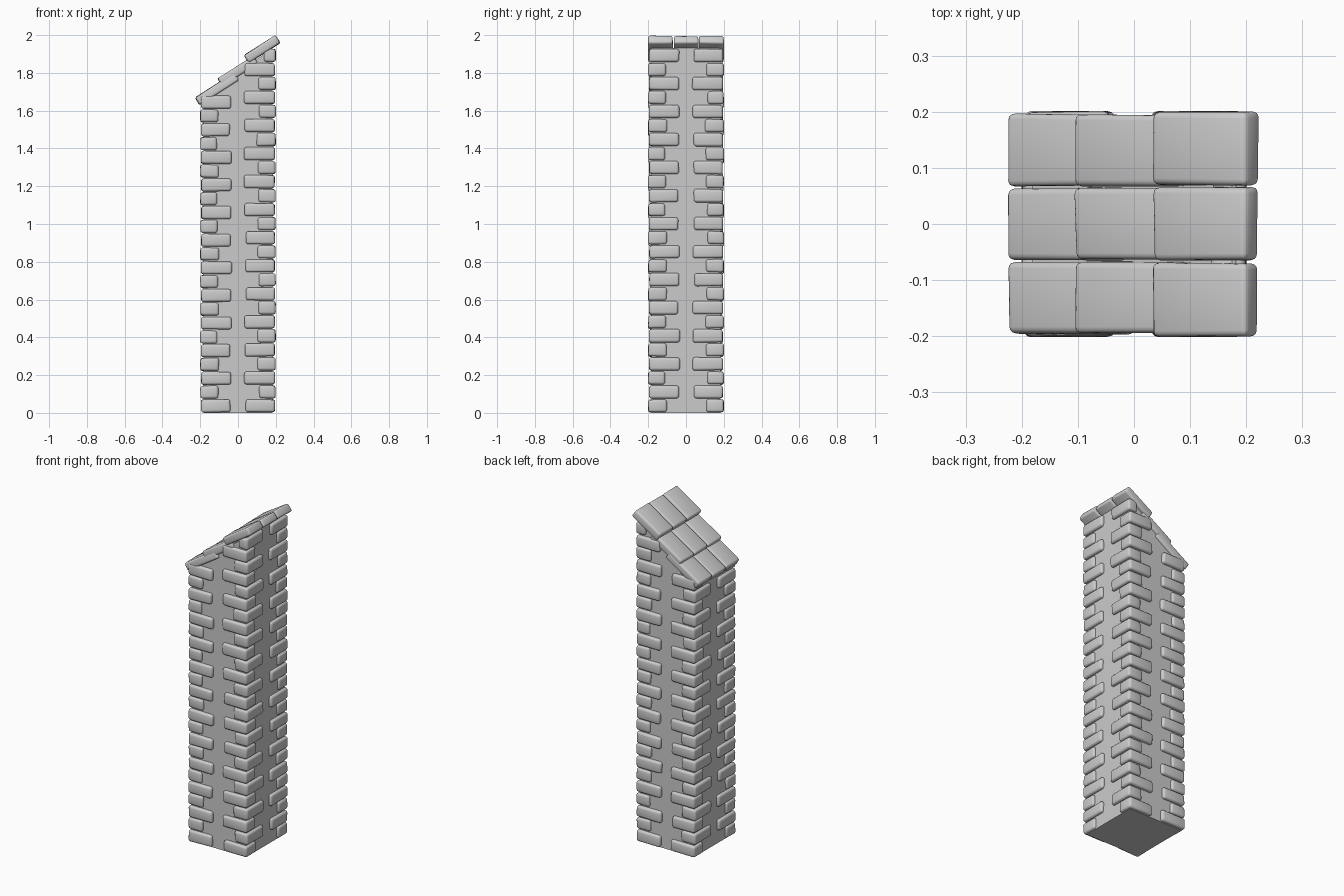
import bpy, bmesh, math, random
from mathutils import Matrix, Vector

if "Cube" in bpy.data.objects:
    bpy.data.objects.remove(bpy.data.objects["Cube"])

random.seed(4)


def add_block(target, center, size, tilt=0.0, jitter=0.003, bevel=0.012):
    """Rounded, slightly irregular stone merged into the target bmesh."""
    bm = bmesh.new()
    bmesh.ops.create_cube(bm, size=1)
    for v in bm.verts:
        v.co = Vector([v.co[i] * size[i] - math.copysign(random.uniform(0, jitter), v.co[i])
                       for i in range(3)])
    bmesh.ops.bevel(bm, geom=bm.edges[:], offset=bevel, segments=3,
                    profile=0.5, affect='EDGES')
    bm.transform(Matrix.Translation(center) @ Matrix.Rotation(-tilt, 4, 'Y'))
    mesh = bpy.data.meshes.new("tmp")
    bm.to_mesh(mesh)
    bm.free()
    target.from_mesh(mesh)
    bpy.data.meshes.remove(mesh)


def make_object(name, bm, smooth=True):
    bmesh.ops.recalc_face_normals(bm, faces=bm.faces[:])
    mesh = bpy.data.meshes.new(name)
    bm.to_mesh(mesh)
    bm.free()
    for p in mesh.polygons:
        p.use_smooth = smooth
    obj = bpy.data.objects.new(name, mesh)
    bpy.context.collection.objects.link(obj)
    return obj


# Plain shaft with a sloping top hidden inside the roof slabs
c = 0.182
bm = bmesh.new()
profile = [(-c, 0), (c, 0), (c, 1.80 + 0.72 * c), (-c, 1.80 - 0.72 * c)]
face = bm.faces.new([bm.verts.new((x, -c, z)) for x, z in profile])
ext = bmesh.ops.extrude_face_region(bm, geom=[face])
bmesh.ops.translate(bm, vec=(0, 2 * c, 0),
                    verts=[g for g in ext["geom"] if isinstance(g, bmesh.types.BMVert)])
make_object("pillar_shaft", bm, smooth=False)

# Corner stones: long side alternates between x and y on every course
LONG, SHORT = 0.163, 0.098
for sx, count, pitch, side in ((-1, 23, 0.0731, "left"), (1, 26, 0.0742, "right")):
    for sy, end in ((-1, "front"), (1, "back")):
        bm = bmesh.new()
        for i in range(count):
            lx, ly = (LONG, SHORT) if i % 2 == 0 else (SHORT, LONG)
            # the short end sits slightly further back than the long face
            ox, oy = (0.197, 0.202) if i % 2 == 0 else (0.201, 0.197)
            if sx > 0 and i == count - 1:
                lx = 0.07            # topmost stone tucks under the roof
            lx += random.uniform(-0.008, 0.006)
            ly += random.uniform(-0.008, 0.006)
            h = 0.072
            z = 0.037 + i * pitch
            add_block(bm, (sx * (ox - lx / 2), sy * (oy - ly / 2), z), (lx, ly, h),
                      jitter=0.004, bevel=0.013)
        make_object(f"corner_stones_{side}_{end}", bm)

# Roof slabs: three overlapping rows of three
rows = [("lower", -0.111, 1.715, 0.25, 0.198),
        ("middle", 0.0, 1.81, 0.23, 0.196),
        ("upper", 0.128, 1.926, 0.202, 0.202)]
for name, x, z, length, half in rows:
    bm = bmesh.new()
    w = 2 * half / 3
    for k in (-1, 0, 1):
        add_block(bm, (x, k * w, z), (length, w, 0.052),
                  tilt=math.radians(32.5), jitter=0.004, bevel=0.011)
    make_object(f"roof_slabs_{name}", bm)

# Smooth shading with crisp edges
for obj in bpy.context.collection.objects:
    obj.select_set(True)
    bpy.context.view_layer.objects.active = obj
bpy.ops.object.shade_smooth_by_angle(angle=math.radians(40))
